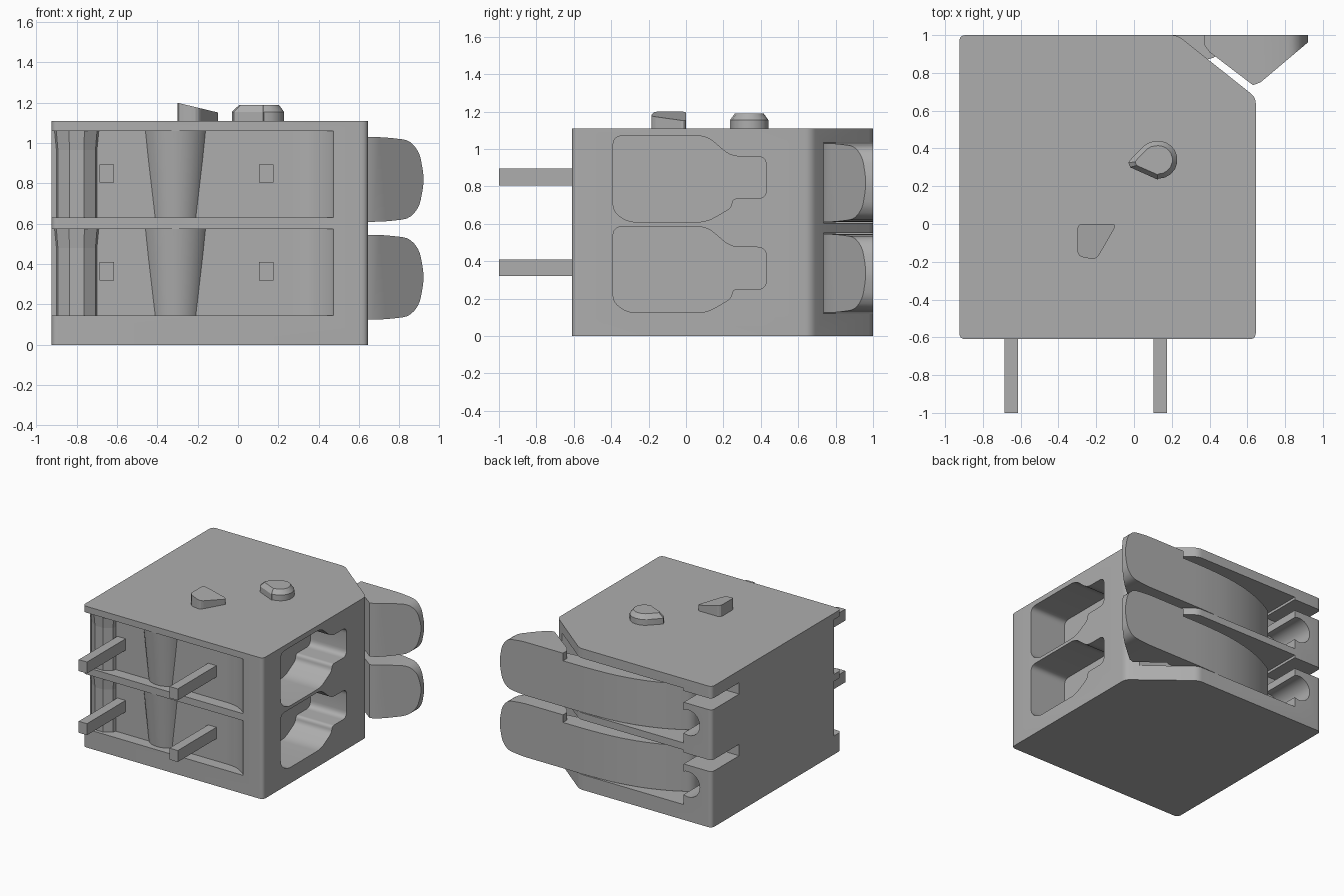
import bpy, bmesh, math
from mathutils import Vector

if "Cube" in bpy.data.objects:
    bpy.data.objects.remove(bpy.data.objects["Cube"])

COLOUR = (0.42, 0.42, 0.42, 1)
grey = bpy.data.materials.new("plain grey plastic")
grey.use_nodes = True
grey.diffuse_color = COLOUR
grey.node_tree.nodes["Principled BSDF"].inputs["Base Color"].default_value = COLOUR

TIER = 0.485  # height from lower row to upper row


def finish(name, bm):
    bmesh.ops.recalc_face_normals(bm, faces=bm.faces)
    me = bpy.data.meshes.new(name)
    bm.to_mesh(me)
    bm.free()
    ob = bpy.data.objects.new(name, me)
    bpy.context.collection.objects.link(ob)
    me.materials.append(grey)
    return ob


def rounded(pts, r, steps=5):
    """Round the corners of a closed 2D outline."""
    out = []
    for i, p in enumerate(pts):
        p = Vector(p)
        a, b = Vector(pts[i - 1]) - p, Vector(pts[(i + 1) % len(pts)]) - p
        d = min(r, a.length * 0.45, b.length * 0.45)
        s, e = p + a.normalized() * d, p + b.normalized() * d
        for k in range(steps + 1):
            t = k / steps
            out.append(s * (1 - t) ** 2 + p * 2 * t * (1 - t) + e * t * t)
    return out


def prism(name, pts, lo, hi, axis="z"):
    """Extrude a 2D outline along an axis."""
    place = {"x": lambda u, v, w: (w, u, v),
             "y": lambda u, v, w: (u, w, v),
             "z": lambda u, v, w: (u, v, w)}[axis]
    bm = bmesh.new()
    a, b = [[bm.verts.new(place(p[0], p[1], w)) for p in pts] for w in (lo, hi)]
    bm.faces.new(a)
    bm.faces.new(b)
    for i in range(len(a)):
        bm.faces.new((a[i - 1], a[i], b[i], b[i - 1]))
    return finish(name, bm)


def box(name, x, y, z):
    return prism(name, [(x[0], y[0]), (x[1], y[0]), (x[1], y[1]), (x[0], y[1])], *z)


def turned(name, x, y, rings, sides=32):
    """Stack of circles given as (radius, height)."""
    bm = bmesh.new()
    loops = [[bm.verts.new((x + r * math.cos(math.tau * i / sides),
                            y + r * math.sin(math.tau * i / sides), z))
              for i in range(sides)] for r, z in rings]
    bm.faces.new(loops[0])
    bm.faces.new(loops[-1])
    for a, b in zip(loops, loops[1:]):
        for i in range(sides):
            bm.faces.new((a[i - 1], a[i], b[i], b[i - 1]))
    return finish(name, bm)


def combine(ob, other, how="DIFFERENCE"):
    other.hide_render = True
    m = ob.modifiers.new("cut", "BOOLEAN")
    m.operation, m.solver, m.object = how, "EXACT", other
    bpy.context.view_layer.update()
    me = bpy.data.meshes.new_from_object(
        ob.evaluated_get(bpy.context.evaluated_depsgraph_get()))
    ob.modifiers.clear()
    ob.data = me
    bpy.data.objects.remove(other)


def smooth(ob, angle=25):
    bpy.ops.object.select_all(action="DESELECT")
    ob.select_set(True)
    bpy.context.view_layer.objects.active = ob
    bpy.ops.object.shade_smooth_by_angle(angle=math.radians(angle))


# Housing block with one bevelled back corner
outline = [(-0.925, -0.61), (0.645, -0.61), (0.645, 0.67), (0.23, 1), (-0.925, 1)]
housing = prism("housing", rounded(outline, 0.035), 0, 1.11)

# Outlines shared by both rows
wire_port = rounded([(-0.39, 0.18), (-0.31, 0.125), (0.11, 0.125), (0.24, 0.2),
                     (0.25, 0.25), (0.43, 0.25), (0.43, 0.475), (0.24, 0.475),
                     (0.11, 0.585), (-0.39, 0.585)], 0.05)
bay = [(1, 0.73), (0.56, 0.735), (0.25, 0.8), (0.2, 0.6), (-0.68, 0.6),
       (-0.68, 1.1), (1, 1.1)]
recess = [(-1, -0.7), (0.48, -0.7), (0.48, -0.61), (0.43, -0.57), (0.36, -0.53),
          (0.29, -0.52), (-1, -0.52)]
lever_plan = [(0.37, 1), (0.925, 1), (0.925, 0.965), (0.67, 0.75), (0.63, 0.735),
              (0.4, 0.91), (0.37, 0.95)]
arm_plan = [(0.45, 1), (0.15, 1), (-0.08, 0.985), (-0.28, 0.945), (-0.46, 0.88),
            (-0.62, 0.79), (-0.62, 0.68), (0.2, 0.85), (0.45, 0.88)]

for row, z in (("lower", 0), ("upper", TIER)):
    # Openings in the side, back and front
    up = [(u, v + z) for u, v in wire_port]
    combine(housing, prism("port_cutter", up, 0.33, 0.8, "x"))
    combine(housing, prism("bay_cutter", bay, 0.12 + z, 0.55 + z))
    combine(housing, box("slot_cutter", (-1, -0.6), (0.66, 1.1), (0.44 + z, 0.53 + z)))
    circle = [(-0.72 + 0.1 * math.cos(math.tau * i / 24),
               0.29 + z + 0.1 * math.sin(math.tau * i / 24)) for i in range(24)]
    combine(housing, prism("pivot_cutter", circle, 0.66, 1.1, "y"))
    combine(housing, prism("recess_cutter", rounded(recess, 0.04), 0.145 + z, 0.575 + z))

    # Moulded columns standing in the front recess
    cone = turned(row + "_tapered_column", -0.31, -0.43,
                  [(0.135, 0.14 + z), (0.175, 0.58 + z)])
    post = turned(row + "_corner_post", -0.8, -0.475,
                  [(0.115, 0.14 + z), (0.115, 0.48 + z), (0.125, 0.58 + z)], 10)
    smooth(cone)

    # Solder pins
    for side, x in (("right", -0.65), ("left", 0.14)):
        box(f"{row}_{side}_pin", (x - 0.036, x + 0.036), (-1, -0.45),
            (0.32 + z, 0.41 + z))

    # Release lever: rounded finger grip and curved arm
    lever = prism(row + "_lever", lever_plan, 0.1 + z, 0.6 + z)
    face = [(0.3, 0.125), (0.72, 0.125), (0.85, 0.14), (0.9, 0.2), (0.925, 0.335),
            (0.9, 0.47), (0.85, 0.53), (0.72, 0.545), (0.3, 0.545)]
    face = rounded([(u, v + z) for u, v in face], 0.05, 3)
    combine(lever, prism("grip_outline", face, 0.5, 1.2, "y"), "INTERSECT")
    combine(lever, prism("arm", rounded(arm_plan, 0.12, 4), 0.125 + z, 0.485 + z), "UNION")
    smooth(lever)
smooth(housing)

# Teardrop button with a bevelled rim
bm = bmesh.new()
drop = [(0.12 + 0.1 * math.cos(a), 0.34 + 0.1 * math.sin(a))
        for a in [math.radians(-110 + 20 * i) for i in range(13)]]
drop = [Vector((0.115, 0.235)) if i == 0 else Vector(p) for i, p in enumerate(drop)]
drop += [Vector((-0.015, 0.345)), Vector((-0.03, 0.325)), Vector((-0.02, 0.3))]
mid = Vector((0.115, 0.34))
loops = [[bm.verts.new((*(mid + (p - mid) * s), z)) for p in drop]
         for s, z in ((1, 1.1), (1, 1.155), (0.75, 1.19))]
bm.faces.new(loops[0])
bm.faces.new(loops[-1])
for a, b in zip(loops, loops[1:]):
    for i in range(len(a)):
        bm.faces.new((a[i - 1], a[i], b[i], b[i - 1]))
for v in bm.verts:
    v.co.x = 0.095 + (v.co.x - 0.095) * 1.0 + 0.01 * (v.co.x > 0.1)
    v.co.y = 0.34 + (v.co.y - 0.34) * 1.0
smooth(finish("teardrop_button", bm))

# Wedge marker sloping down to one side
wedge = prism("wedge_marker", rounded([(-0.3, 0), (-0.09, 0), (-0.2, -0.19),
                                       (-0.3, -0.17)], 0.03, 3), 1.1, 1.2)
for v in wedge.data.vertices:
    if v.co.z > 1.15:
        v.co.z = 1.2 - 0.24 * (v.co.x + 0.3)
